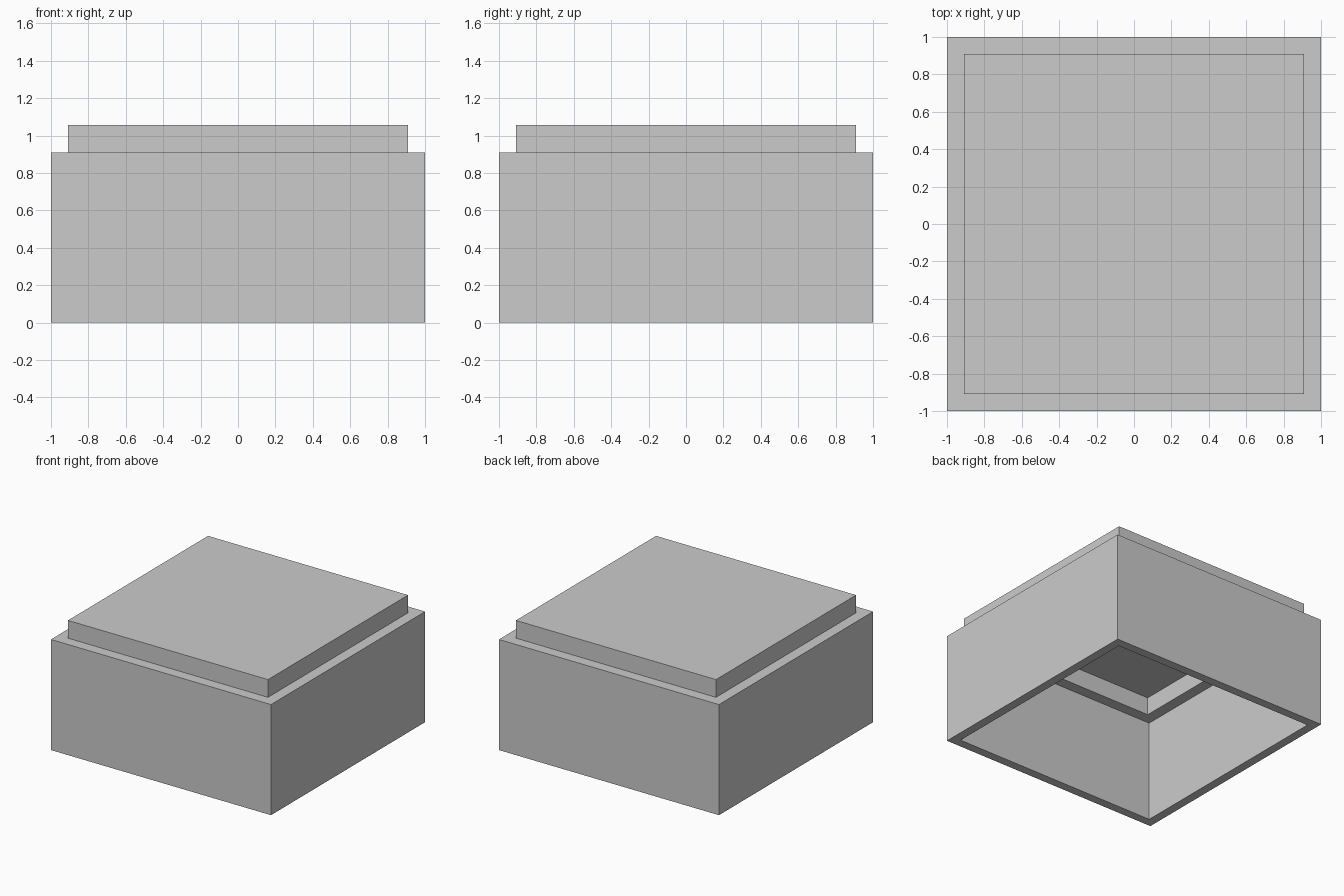
import bpy
import bmesh

if "Cube" in bpy.data.objects:
    bpy.data.objects.remove(bpy.data.objects["Cube"], do_unlink=True)

WALL = 0.073      # shell thickness
BODY = 1.0        # half width of the body
LID = 0.909       # half width of the raised top
STEP_Z = 0.909    # height of the shoulder
TOP_Z = 1.055     # overall height

grey = bpy.data.materials.new("plain_grey")
grey.use_nodes = True
colour = (0.6, 0.6, 0.6, 1.0)
grey.diffuse_color = colour
grey.node_tree.nodes["Principled BSDF"].inputs["Base Color"].default_value = colour


def square_loft(name, profile, material):
    """Join square rings of (half width, height), closing both ends."""
    bm = bmesh.new()
    corners = ((-1, -1), (1, -1), (1, 1), (-1, 1))
    rings = [[bm.verts.new((x * half, y * half, z)) for x, y in corners]
             for half, z in profile]
    for low, high in zip(rings, rings[1:]):
        for i in range(4):
            j = (i + 1) % 4
            bm.faces.new((low[i], low[j], high[j], high[i]))
    bm.faces.new(rings[0])
    bm.faces.new(rings[-1])
    bmesh.ops.recalc_face_normals(bm, faces=bm.faces)
    mesh = bpy.data.meshes.new(name)
    bm.to_mesh(mesh)
    bm.free()
    mesh.materials.append(material)
    obj = bpy.data.objects.new(name, mesh)
    bpy.context.collection.objects.link(obj)
    return obj


# Hollow stepped box, open underneath: outside from the top down, then inside back up
outside = [(LID, TOP_Z), (LID, STEP_Z), (BODY, STEP_Z), (BODY, 0)]
inside = [(BODY - WALL, 0), (BODY - WALL, STEP_Z - WALL),
          (LID - WALL, STEP_Z - WALL), (LID - WALL, TOP_Z - WALL)]
square_loft("stepped_box_shell", outside + inside, grey)
